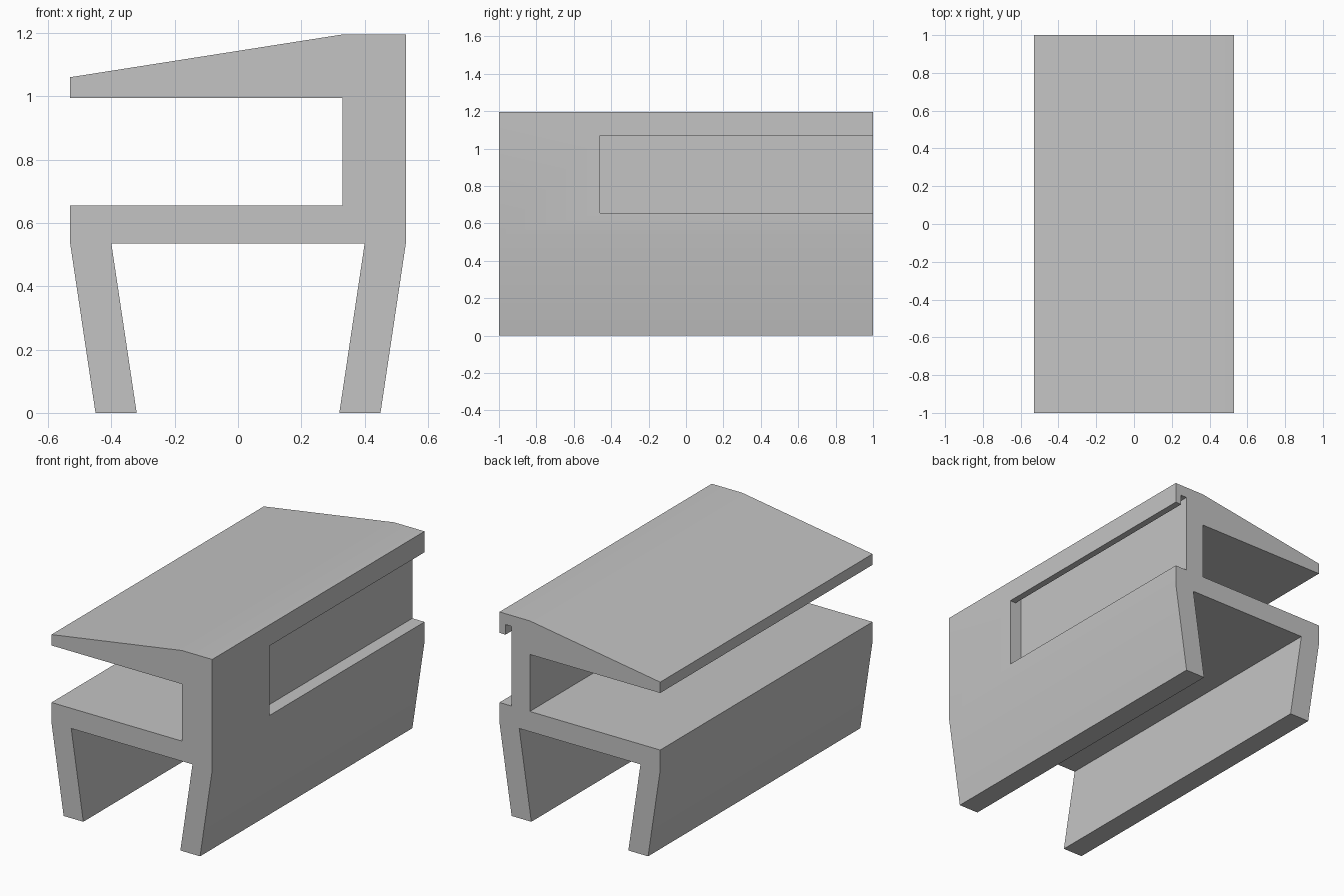
import bpy, bmesh, math

# Remove the default object
cube = bpy.data.objects.get("Cube")
if cube:
    bpy.data.objects.remove(cube, do_unlink=True)

GREY = (0.55, 0.55, 0.55, 1.0)
grey = bpy.data.materials.new("plain grey")
grey.use_nodes = True
grey.diffuse_color = GREY
grey.node_tree.nodes["Principled BSDF"].inputs["Base Color"].default_value = GREY


def extrude_profile(name, profile, y0, y1):
    """Solid made by sweeping an (x, z) outline along y."""
    bm = bmesh.new()
    face = bm.faces.new([bm.verts.new((x, y0, z)) for x, z in profile])
    swept = bmesh.ops.extrude_face_region(bm, geom=[face])
    moved = [v for v in swept["geom"] if isinstance(v, bmesh.types.BMVert)]
    bmesh.ops.translate(bm, vec=(0, y1 - y0, 0), verts=moved)
    bmesh.ops.recalc_face_normals(bm, faces=bm.faces)
    mesh = bpy.data.meshes.new(name)
    bm.to_mesh(mesh)
    bm.free()
    mesh.materials.append(grey)
    obj = bpy.data.objects.new(name, mesh)
    bpy.context.collection.objects.link(obj)
    return obj


# Body: splayed legs, shelf, side upright and sloping lid in one section
body = extrude_profile("body", [
    (-0.45, 0), (-0.32, 0), (-0.4, 0.535), (0.4, 0.535), (0.32, 0), (0.45, 0),
    (0.53, 0.535), (0.53, 1.195), (0.33, 1.195), (-0.53, 1.06), (-0.53, 0.995),
    (0.33, 0.995), (0.33, 0.655), (-0.53, 0.655), (-0.53, 0.535)], -1, 1)

# Side recess, with a narrow groove running up behind the lip
cutter = extrude_profile("recess_cutter", [
    (0.45, 0.655), (0.6, 0.655), (0.6, 1.07), (0.49, 1.07),
    (0.49, 1.13), (0.45, 1.13)], -0.46, 1.1)
cutter.hide_render = True
cutter.hide_viewport = True

cut = body.modifiers.new("side recess", "BOOLEAN")
cut.operation = "DIFFERENCE"
cut.solver = "EXACT"
cut.object = cutter

# Bake the cut and drop the cutter
bpy.context.view_layer.update()
graph = bpy.context.evaluated_depsgraph_get()
carved = bpy.data.meshes.new_from_object(body.evaluated_get(graph))
body.modifiers.clear()
body.data = carved
bpy.data.objects.remove(cutter, do_unlink=True)

# Soft shading over the shallow bends, sharp elsewhere
bpy.ops.object.select_all(action="DESELECT")
body.select_set(True)
bpy.context.view_layer.objects.active = body
bpy.ops.object.shade_smooth_by_angle(angle=math.radians(30))
